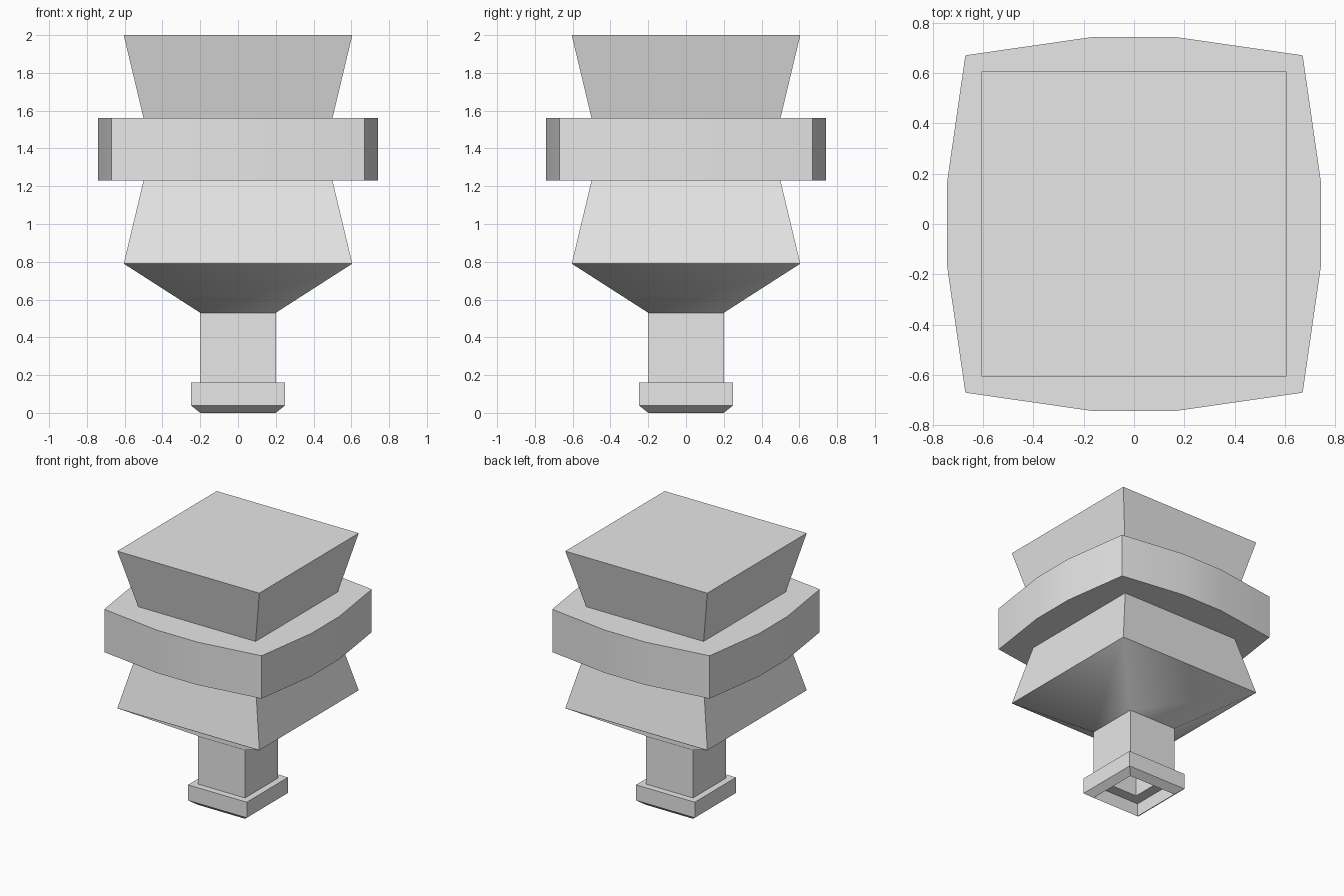
import bpy
import bmesh

cube = bpy.data.objects.get("Cube")
if cube:
    bpy.data.objects.remove(cube, do_unlink=True)

grey = bpy.data.materials.new("plain_grey")
grey.use_nodes = True
grey.diffuse_color = (0.8, 0.8, 0.8, 1)
grey.node_tree.nodes["Principled BSDF"].inputs["Base Color"].default_value = (0.8, 0.8, 0.8, 1)


def square(r):
    return [(-r, -r), (r, -r), (r, r), (-r, r)]


def loft(name, sections, cap_start=True, cap_end=True):
    """Skin a stack of (outline, height) sections into one object."""
    bm = bmesh.new()
    rings = [[bm.verts.new((x, y, z)) for x, y in outline] for outline, z in sections]
    for low, high in zip(rings, rings[1:]):
        n = len(low)
        for i in range(n):
            j = (i + 1) % n
            bm.faces.new((low[i], low[j], high[j], high[i]))
    if cap_start:
        bm.faces.new(rings[0][::-1])
    if cap_end:
        bm.faces.new(rings[-1])
    mesh = bpy.data.meshes.new(name)
    bm.to_mesh(mesh)
    bm.free()
    mesh.materials.append(grey)
    obj = bpy.data.objects.new(name, mesh)
    bpy.context.collection.objects.link(obj)
    return obj


def smooth(obj, angle=None):
    bpy.ops.object.select_all(action='DESELECT')
    obj.select_set(True)
    bpy.context.view_layer.objects.active = obj
    if angle:
        bpy.ops.object.shade_smooth_by_angle(angle=angle)
    else:
        bpy.ops.object.shade_smooth()


# Stem with stepped socket, chamfered foot flange and square column
stem_profile = [(0.12, 0.5), (0.12, 0.1), (0.2, 0.1), (0.2, 0), (0.25, 0.04),
                (0.25, 0.16), (0.2, 0.16), (0.2, 0.53)]
loft("stem", [(square(r), z) for r, z in stem_profile], cap_end=False)

# Flared, softly shaded underside
flare = loft("flared_underside", [(square(0.2), 0.53), (square(0.605), 0.79)], False, False)
smooth(flare)

# Waisted head, pinched where the band wraps around it
head_profile = [(0.605, 0.79), (0.5, 1.23), (0.5, 1.56), (0.605, 2)]
loft("waisted_head", [(square(r), z) for r, z in head_profile])

# Bulging band: one side rotated to all four
side = [(-0.67, -0.67), (-0.17, -0.742), (0.17, -0.742)]
outline = []
for turn in range(4):
    outline += side
    side = [(-y, x) for x, y in side]
band = loft("bulging_band", [(outline, 1.23), (outline, 1.56)])
smooth(band, 0.5)
